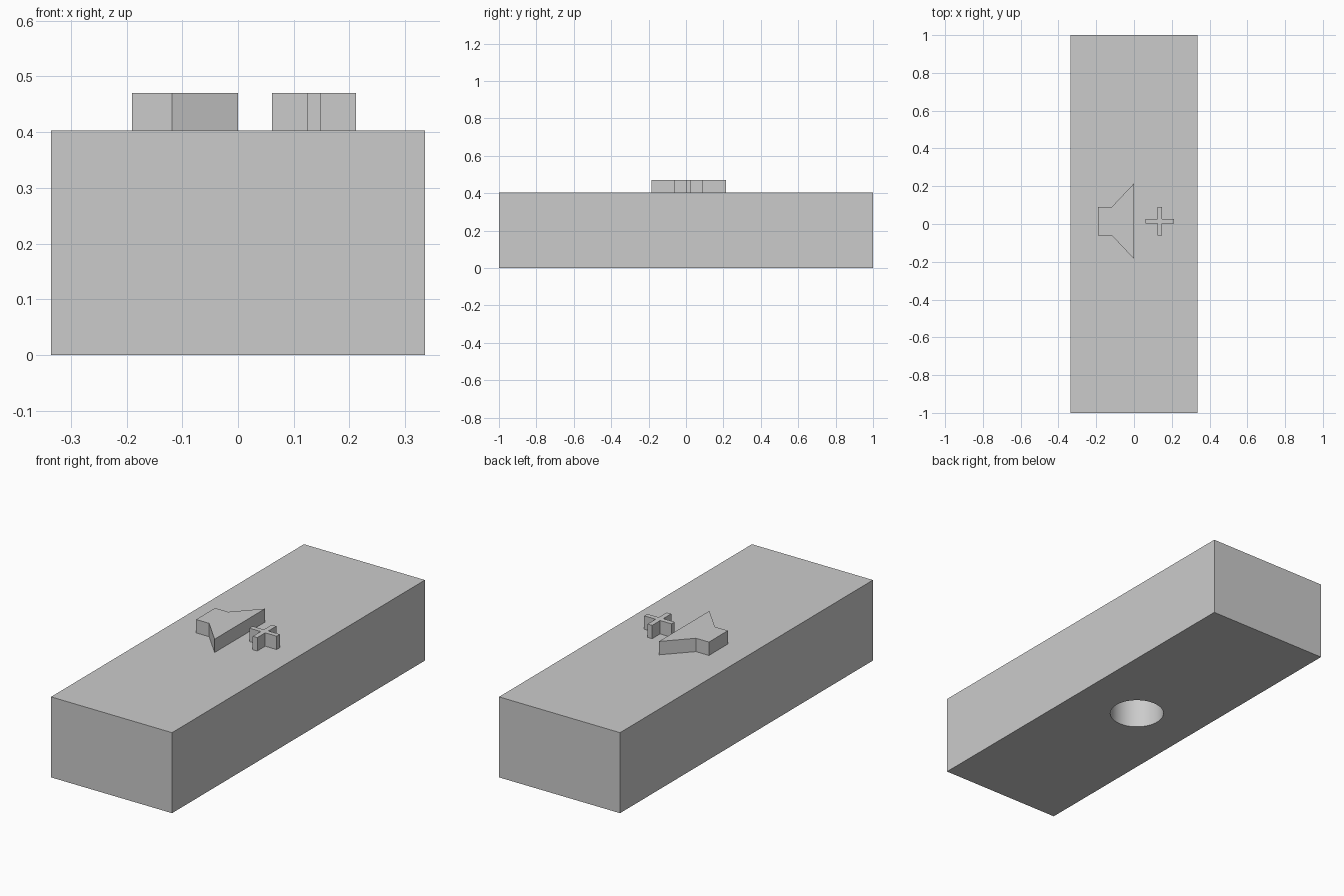
import bpy, bmesh, math

WIDTH, LENGTH, HEIGHT = 0.67, 2.0, 0.403
RELIEF = 0.067      # height of the raised symbols
MID_Y = 0.015       # shared centre line of symbols and socket

if "Cube" in bpy.data.objects:
    bpy.data.objects.remove(bpy.data.objects["Cube"], do_unlink=True)

grey = bpy.data.materials.new("light_grey")
grey.use_nodes = True
colour = (0.6, 0.6, 0.6, 1)
grey.diffuse_color = colour
grey.node_tree.nodes["Principled BSDF"].inputs["Base Color"].default_value = colour


def prism(name, outline, bottom, height):
    """Extrude a closed xy outline straight up."""
    bm = bmesh.new()
    base = bm.faces.new([bm.verts.new((x, y, bottom)) for x, y in outline])
    top = bmesh.ops.extrude_face_region(bm, geom=[base], use_keep_orig=True)["geom"]
    verts = [v for v in top if isinstance(v, bmesh.types.BMVert)]
    bmesh.ops.translate(bm, verts=verts, vec=(0, 0, height))
    bmesh.ops.recalc_face_normals(bm, faces=bm.faces)
    mesh = bpy.data.meshes.new(name)
    bm.to_mesh(mesh)
    bm.free()
    mesh.materials.append(grey)
    obj = bpy.data.objects.new(name, mesh)
    bpy.context.collection.objects.link(obj)
    return obj


# Main block
w, l = WIDTH / 2, LENGTH / 2
body = prism("body", [(-w, -l), (w, -l), (w, l), (-w, l)], 0, HEIGHT)

# Round blind socket in the underside
radius, sides, depth = 0.128, 64, 0.27
circle = [(radius * math.cos(math.tau * i / sides) - 0.005,
           radius * math.sin(math.tau * i / sides) + MID_Y) for i in range(sides)]
cutter = prism("socket_cutter", circle, -0.1, depth + 0.1)
cutter.hide_render = True
cut = body.modifiers.new("socket", "BOOLEAN")
cut.operation, cut.solver, cut.object = "DIFFERENCE", "EXACT", cutter
bpy.context.view_layer.objects.active = body
body.select_set(True)
bpy.ops.object.modifier_apply(modifier=cut.name)
bpy.data.objects.remove(cutter, do_unlink=True)
bpy.ops.object.shade_smooth_by_angle(angle=math.radians(30))

# Raised loudspeaker symbol: half outline mirrored about the centre line
half = [(-0.19, 0.075), (-0.118, 0.075), (0, 0.2)]
speaker = [(x, MID_Y + y) for x, y in half] + [(x, MID_Y - y) for x, y in reversed(half)]
prism("speaker_symbol", speaker, HEIGHT, RELIEF)

# Raised plus symbol: one arm turned through four quarters
arm, thick, mid_x = 0.0755, 0.0125, 0.1365
plus = []
x_dir, y_dir = (1, 0), (0, 1)
for _ in range(4):
    for u, v in ((arm, -thick), (arm, thick), (thick, thick)):
        plus.append((mid_x + u * x_dir[0] + v * y_dir[0],
                     MID_Y + u * x_dir[1] + v * y_dir[1]))
    x_dir, y_dir = y_dir, (-x_dir[0], -x_dir[1])
prism("plus_symbol", plus, HEIGHT, RELIEF)
